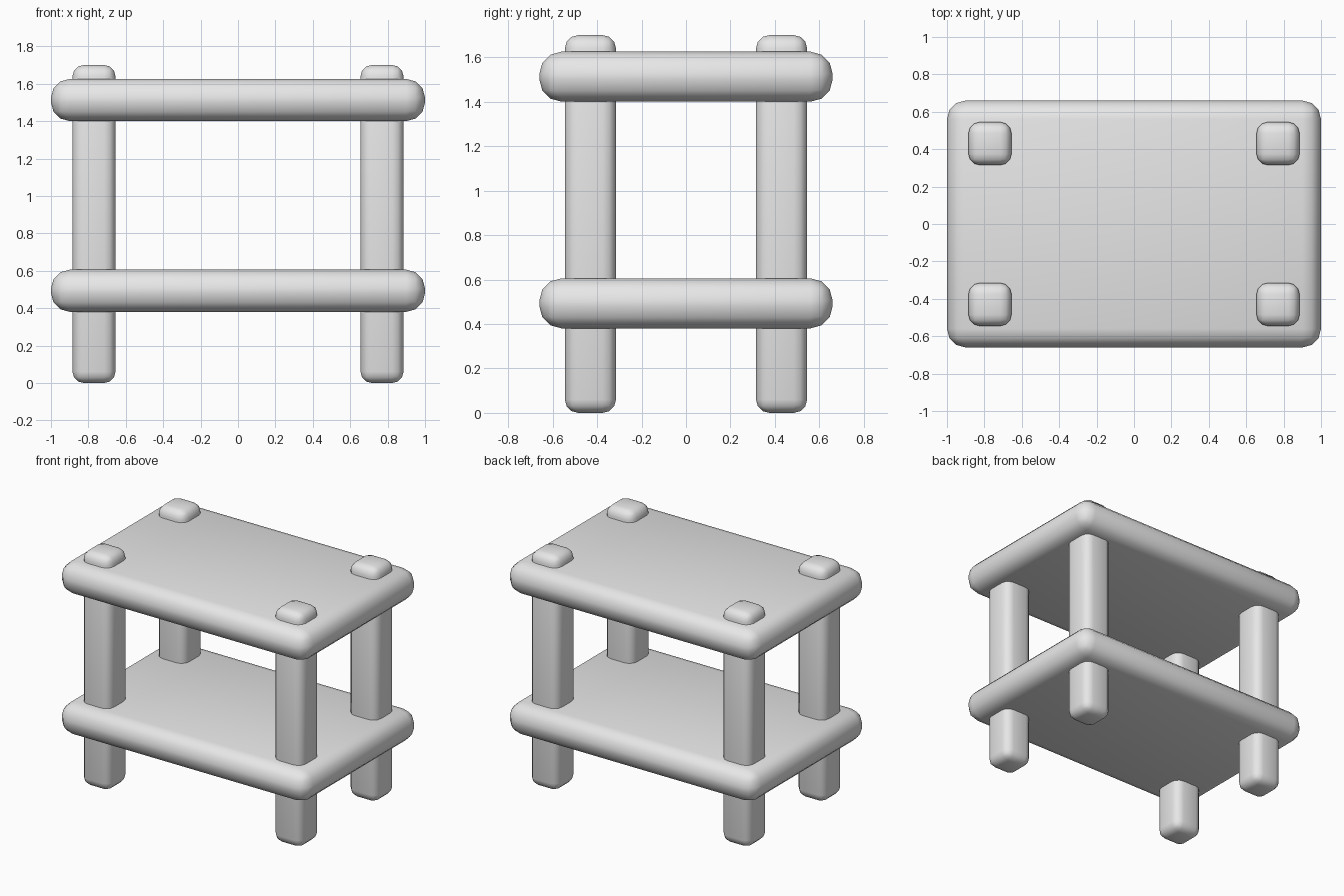
import bpy

cube = bpy.data.objects.get("Cube")
if cube:
    bpy.data.objects.remove(cube, do_unlink=True)

# Single plain grey
grey = bpy.data.materials.new("plain_grey")
grey.use_nodes = True
colour = (0.8, 0.8, 0.8, 1)
grey.diffuse_color = colour
grey.node_tree.nodes["Principled BSDF"].inputs["Base Color"].default_value = colour


def rounded_box(name, centre, size, radius):
    bpy.ops.mesh.primitive_cube_add(size=1, location=centre)
    obj = bpy.context.object
    obj.name = name
    obj.scale = size
    bpy.ops.object.transform_apply(location=False, rotation=False, scale=True)
    bevel = obj.modifiers.new("rounded_edges", 'BEVEL')
    bevel.width = radius
    bevel.segments = 3
    obj.data.materials.append(grey)
    bpy.ops.object.shade_smooth()
    return obj


# Two thick boards with rounded rims
for name, z in (("lower_shelf", 0.493), ("table_top", 1.513)):
    rounded_box(name, (0, 0, z), (2, 1.32, 0.225), 0.1)

# Four posts running through both boards
for side, x in (("left", 0.77), ("right", -0.77)):
    for end, y in (("front", -0.43), ("back", 0.43)):
        rounded_box(f"{end}_{side}_leg", (x, y, 0.85), (0.23, 0.23, 1.7), 0.06)
